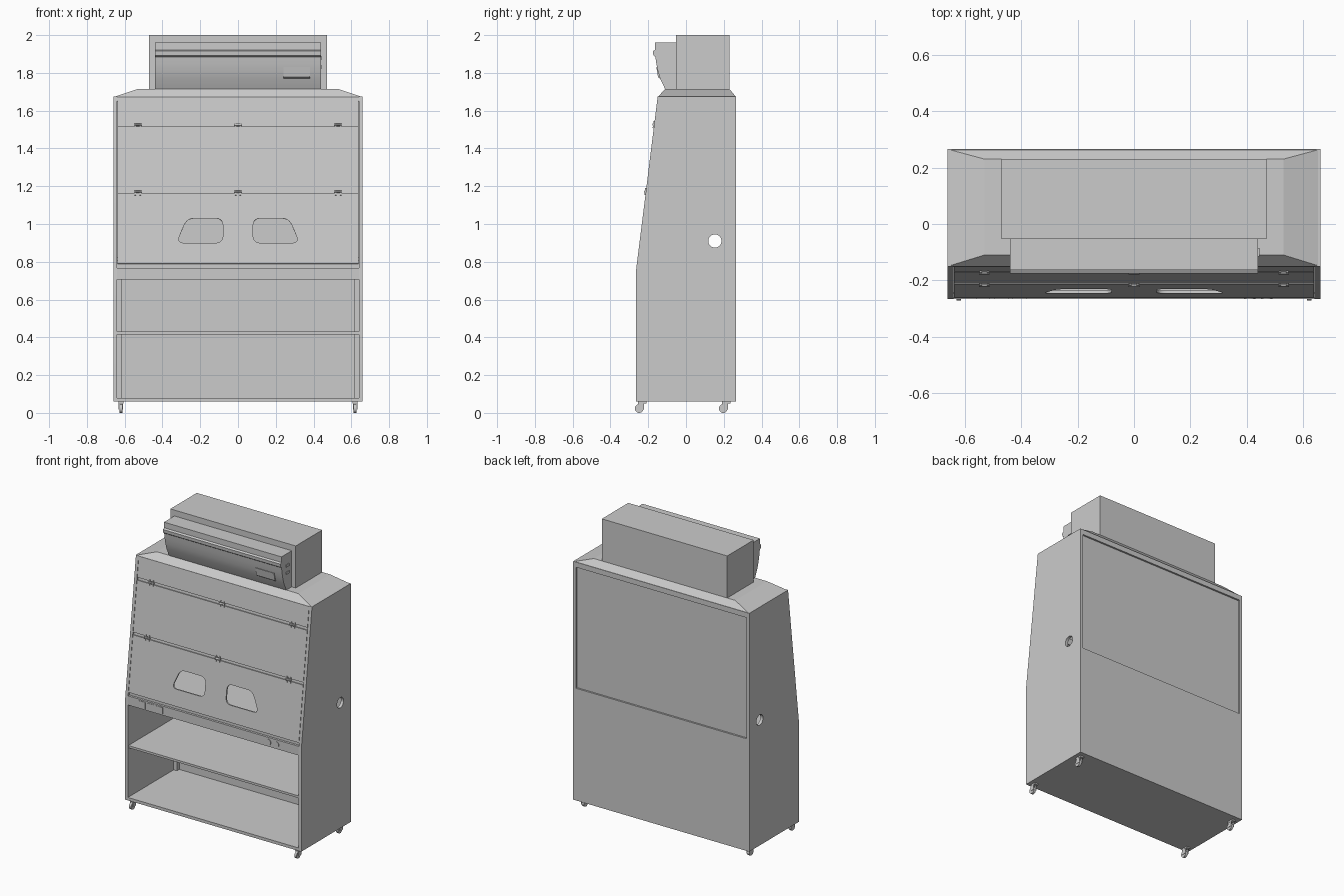
import bpy, bmesh, math
from mathutils import Matrix, Vector

if "Cube" in bpy.data.objects:
    bpy.data.objects.remove(bpy.data.objects["Cube"])

def finish(name, bm, smooth=False):
    bmesh.ops.recalc_face_normals(bm, faces=bm.faces)
    me = bpy.data.meshes.new(name)
    bm.to_mesh(me)
    bm.free()
    if smooth:
        me.polygons.foreach_set("use_smooth", [True] * len(me.polygons))
        me.set_sharp_from_angle(angle=math.radians(30))
    ob = bpy.data.objects.new(name, me)
    bpy.context.collection.objects.link(ob)
    return ob

def box(name, x0, x1, y0, y1, z0, z1, mat=Matrix()):
    bm = bmesh.new()
    m = Matrix.Translation(((x0+x1)/2, (y0+y1)/2, (z0+z1)/2)) @ Matrix.Diagonal((x1-x0, y1-y0, z1-z0, 1))
    bmesh.ops.create_cube(bm, size=1, matrix=mat @ m)
    return finish(name, bm)

def prism(name, yz, x0, x1, smooth=False):
    bm = bmesh.new()
    f = bm.faces.new([bm.verts.new((x0, y, z)) for y, z in yz])
    ext = bmesh.ops.extrude_face_region(bm, geom=[f])
    bmesh.ops.translate(bm, vec=(x1-x0, 0, 0), verts=[g for g in ext['geom'] if isinstance(g, bmesh.types.BMVert)])
    return finish(name, bm, smooth)

def cyl(name, centre, r, length, axis, seg=20, mat=Matrix()):
    bm = bmesh.new()
    rot = Vector((0, 0, 1)).rotation_difference(Vector(axis)).to_matrix().to_4x4()
    bmesh.ops.create_cone(bm, cap_ends=True, segments=seg, radius1=r, radius2=r, depth=length,
                          matrix=mat @ Matrix.Translation(centre) @ rot)
    return finish(name, bm, True)

def plate(name, outlines, t, mat):
    """Flat sheet; the first outline is the edge, the rest are holes. Outer face at local z = 0."""
    cu = bpy.data.curves.new(name + "_outline", 'CURVE')
    cu.dimensions, cu.fill_mode, cu.extrude = '2D', 'BOTH', t / 2
    for pts in outlines:
        s = cu.splines.new('POLY')
        s.points.add(len(pts) - 1)
        for p, q in zip(s.points, pts):
            p.co = (q[0], q[1], 0, 1)
        s.use_cyclic_u = True
    tmp = bpy.data.objects.new("tmp", cu)
    bpy.context.collection.objects.link(tmp)
    dg = bpy.context.evaluated_depsgraph_get()
    me = bpy.data.meshes.new_from_object(tmp.evaluated_get(dg))
    bm = bmesh.new()
    bm.from_mesh(me)
    bpy.data.objects.remove(tmp)
    bpy.data.meshes.remove(me)
    bmesh.ops.remove_doubles(bm, verts=bm.verts, dist=1e-5)
    bmesh.ops.transform(bm, matrix=mat @ Matrix.Translation((0, 0, -t/2)), verts=bm.verts)
    return finish(name, bm, True)

def rounded(pts, r, n=6):
    out = []
    for i, p in enumerate(pts):
        p, a, b = Vector(p), Vector(pts[i-1]), Vector(pts[(i+1) % len(pts)])
        s, e = p + (a-p).normalized()*r, p + (b-p).normalized()*r
        for k in range(n + 1):
            t = k / n
            out.append(s*(1-t)**2 + p*2*t*(1-t) + e*t*t)
    return out

# Sloped front plane: local x across, y up the slope, z outwards
up = Vector((0, 0.115, 0.925)).normalized()
nrm = Vector((0, -up.z, up.y))
SLOPE = Matrix(((1, 0, 0, 0), (0, up.y, nrm.y, -0.265), (0, up.z, nrm.z, 0.75), (0, 0, 0, 1)))
V = lambda z: (z - 0.75) / up.z
rect = lambda x, z0, z1: [(-x, V(z0)), (x, V(z0)), (x, V(z1)), (-x, V(z1))]

# Side walls with round port
side = [(-0.265, 0.06), (0.265, 0.06), (0.265, 1.675), (-0.15, 1.675), (-0.265, 0.75)]
port = [(0.153 + 0.035*math.cos(a*math.tau/32), 0.91 + 0.035*math.sin(a*math.tau/32)) for a in range(32)]
for name, x in (("left_wall", -0.64), ("right_wall", 0.66)):
    plate(name, [side, port], 0.02, Matrix(((0, 0, 1, x), (1, 0, 0, 0), (0, 1, 0, 0), (0, 0, 0, 1))))

# Back boards, floor, shelf and worktop
box("lower_back", -0.64, 0.64, 0.25, 0.265, 0.06, 0.82)
box("upper_back", -0.64, 0.64, 0.24, 0.253, 0.82, 1.64)
box("back_top_rail", -0.64, 0.64, 0.24, 0.265, 1.64, 1.675)
box("floor", -0.64, 0.64, -0.265, 0.25, 0.06, 0.08)
box("shelf", -0.64, 0.64, -0.26, 0.25, 0.415, 0.43)
box("worktop", -0.64, 0.64, -0.245, 0.25, 0.79, 0.81)
for s in (-1, 1):
    box("rear_post", *sorted((s*0.64, s*0.615)), 0.225, 0.25, 0.08, 0.79)

# Service fascia with sockets and round valves
box("fascia", -0.64, 0.64, -0.262, -0.247, 0.705, 0.767)
box("fascia_recess", -0.64, 0.64, -0.247, -0.235, 0.74, 0.79)
for i in range(3):
    x = -0.56 + i*0.065
    box("socket", x, x + 0.05, -0.265, -0.262, 0.713, 0.758)
for x in (0.41, 0.47):
    cyl("valve", (x, -0.263, 0.735), 0.021, 0.005, (0, 1, 0), 24)

# Front window panels, lowest one with two glove openings
glove = [(0.08, 0.90), (0.325, 0.90), (0.27, 1.03), (0.08, 1.03)]
holes = [rounded([(s*x, V(z)) for x, z in glove], 0.04) for s in (-1, 1)]
plate("glove_window", [rect(0.638, 0.79, 1.163)] + holes, 0.01, SLOPE)
plate("middle_window", [rect(0.638, 1.18, 1.517)], 0.01, SLOPE)
plate("upper_window", [rect(0.638, 1.535, 1.65)], 0.01, SLOPE)
plate("header", [rect(0.64, 1.65, 1.672)], 0.012, SLOPE)

# Recessed rails and hinges in the window gaps
for z in (1.171, 1.526):
    v = V(z)
    box("window_rail", -0.638, 0.638, v - 0.02, v + 0.02, -0.02, -0.008, SLOPE)
    for x in (-0.53, 0, 0.53):
        for d in (-1, 1):
            box("hinge_leaf", x + d*0.013 - 0.004, x + d*0.013 + 0.004, v - 0.019, v + 0.019, -0.002, 0.006, SLOPE)
        cyl("hinge_barrel", (x, v, 0.003), 0.007, 0.038, (1, 0, 0), 12, SLOPE)

# Hipped roof
bm = bmesh.new()
for x, y0, y1, z in ((0.66, -0.15, 0.265, 1.672), (0.53, -0.11, 0.23, 1.715)):
    for s in (-1, 1):
        for y in (y0, y1):
            bm.verts.new((s*x, y, z))
bmesh.ops.convex_hull(bm, input=bm.verts)
bmesh.ops.dissolve_limit(bm, angle_limit=0.01, verts=bm.verts, edges=bm.edges)
finish("roof", bm)

# Filter housing and control console
box("filter_housing", -0.47, 0.47, -0.053, 0.23, 1.712, 2.0)
console = [(-0.05, 1.713), (-0.05, 1.96), (-0.163, 1.96), (-0.163, 1.922), (-0.175, 1.915),
           (-0.173, 1.893), (-0.162, 1.885), (-0.157, 1.85), (-0.149, 1.81), (-0.137, 1.77), (-0.11, 1.713)]
prism("control_console", console, -0.44, 0.44, True)
prism("display", [(-0.13, 1.765), (-0.12, 1.83), (-0.157, 1.83), (-0.148, 1.777)], 0.24, 0.38)
for z in (1.83, 1.88):
    box("console_switch", 0.44, 0.445, -0.115, -0.085, z - 0.008, z + 0.008)

# Casters
for x in (-0.62, 0.62):
    for y in (-0.235, 0.21):
        box("caster_plate", x - 0.013, x + 0.013, y - 0.02, y + 0.025, 0.05, 0.061)
        for s in (-1, 1):
            box("caster_fork", *sorted((x + s*0.009, x + s*0.012)), y - 0.02, y + 0.012, 0.018, 0.052)
        cyl("caster_wheel", (x, y - 0.013, 0.023), 0.023, 0.016, (1, 0, 0), 24)
